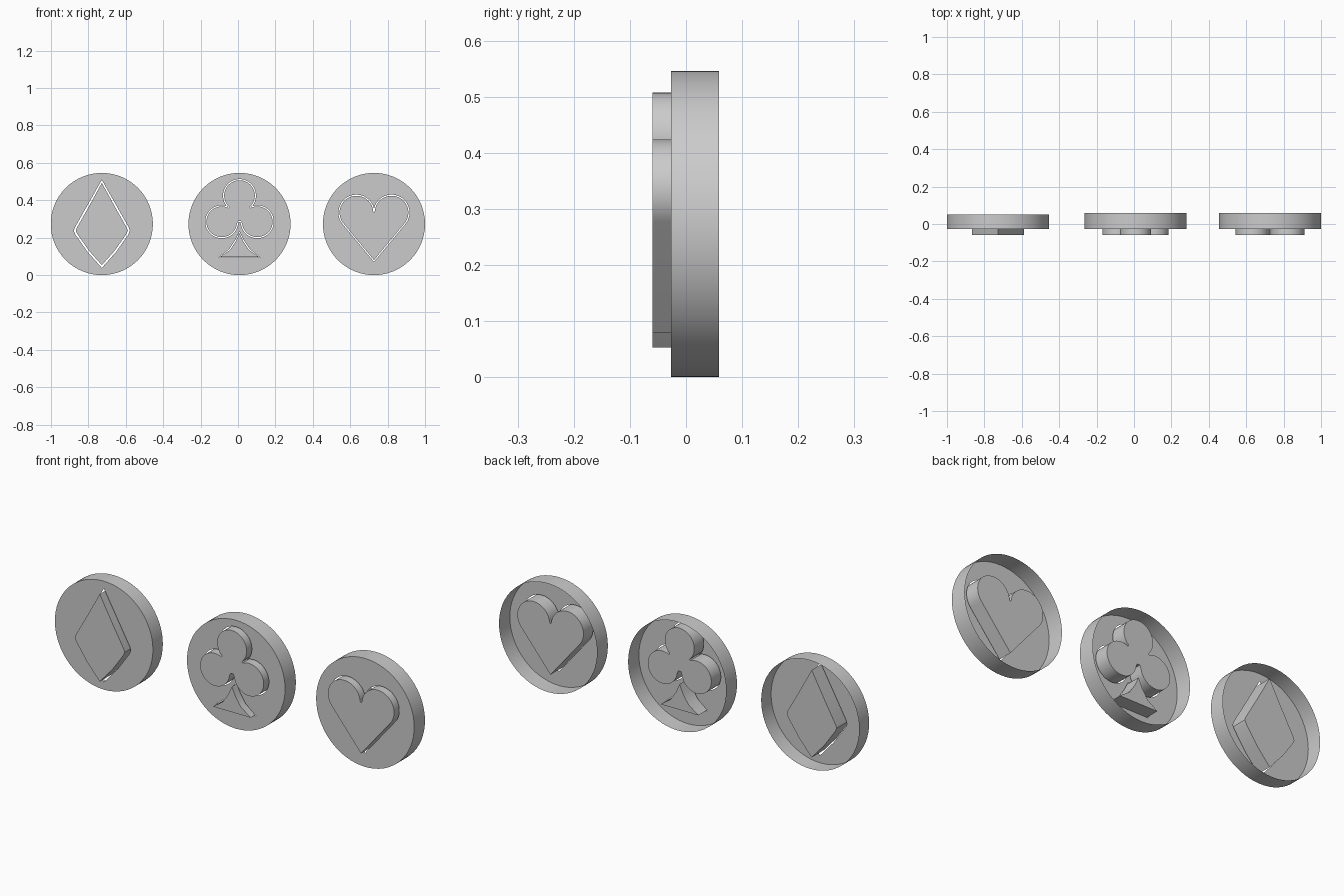
import bpy, bmesh
from math import cos, sin, radians, hypot, atan2, acos, degrees
from mathutils import Vector

cube = bpy.data.objects.get("Cube")
if cube:
    bpy.data.objects.remove(cube)

grey = bpy.data.materials.new("plain_grey")
grey.use_nodes = True
grey.diffuse_color = (0.6, 0.6, 0.6, 1)
grey.node_tree.nodes["Principled BSDF"].inputs["Base Color"].default_value = (0.6, 0.6, 0.6, 1)

RADIUS, MID_Z, PLATE_Y = 0.273, 0.273, -0.027
FRONT_Y, REAR_Y = -0.06, 0.04


def arc(cx, cz, r, start, end, steps=24):
    """Points along an arc, angles in degrees."""
    angles = [radians(start + (end - start) * i / steps) for i in range(steps + 1)]
    return [(cx + r * cos(a), cz + r * sin(a)) for a in angles]


def mirrored(right_half):
    """Close a right half, listed top to bottom, with its mirror image."""
    return right_half + [(-x, z) for x, z in reversed(right_half) if x > 0.0005]


def offset(points, d):
    """Move an outline outward by d with mitred corners."""
    pts = [Vector(p) for p in points]
    area = sum(a.x * b.y - b.x * a.y for a, b in zip(pts, pts[1:] + pts[:1]))
    sign = 1 if area > 0 else -1
    out = []
    for i, p in enumerate(pts):
        e1 = (p - pts[i - 1]).normalized()
        e2 = (pts[(i + 1) % len(pts)] - p).normalized()
        n1, n2 = Vector((e1.y, -e1.x)) * sign, Vector((e2.y, -e2.x)) * sign
        out.append(tuple(p + (n1 + n2) * d / max(1 + n1.dot(n2), 0.6)))
    return out


def loop(bm, points, y):
    verts = [bm.verts.new((x, y, z)) for x, z in points]
    edges = [bm.edges.new((a, b)) for a, b in zip(verts, verts[1:] + verts[:1])]
    return verts, edges


def bridge(bm, a, b):
    for i in range(len(a)):
        j = (i + 1) % len(a)
        bm.faces.new((a[i], a[j], b[j], b[i]))


def finish(bm, name, x):
    bmesh.ops.recalc_face_normals(bm, faces=bm.faces)
    mesh = bpy.data.meshes.new(name)
    bm.to_mesh(mesh)
    bm.free()
    mesh.materials.append(grey)
    ob = bpy.data.objects.new(name, mesh)
    ob.location.x = x
    bpy.context.collection.objects.link(ob)
    bpy.context.view_layer.objects.active = ob
    ob.select_set(True)
    bpy.ops.object.shade_smooth_by_angle(angle=radians(30))
    ob.select_set(False)


def prism(name, x, points):
    """Solid emblem passing through the front plate."""
    bm = bmesh.new()
    front, _ = loop(bm, points, FRONT_Y)
    rear, _ = loop(bm, points, REAR_Y)
    bridge(bm, front, rear)
    bm.faces.new(front)
    bm.faces.new(rear)
    finish(bm, name, x)


def cup(name, x, rear_y, holes):
    """Round plate with emblem openings and a thin rim, open at the back."""
    bm = bmesh.new()
    circle = arc(0, MID_Z, RADIUS, 0, 360, 64)[:-1]
    rim, edges = loop(bm, circle, PLATE_Y)
    for hole in holes:
        edges = edges + loop(bm, hole, PLATE_Y)[1]
    bmesh.ops.triangle_fill(bm, edges=edges, use_beauty=True, normal=(0, -1, 0))
    back, _ = loop(bm, circle, rear_y)
    bridge(bm, rim, back)
    finish(bm, name, x)


# Diamond outline
diamond = mirrored([(0, 0.493), (0.07, 0.365), (0.135, 0.25), (0.139, 0.237),
                    (0.133, 0.222), (0.07, 0.132), (0, 0.053)])

# Heart outline: round lobe, then the tangent down to the tip
hx, hz, hr, tip = 0.094, 0.334, 0.09, 0.08
reach = hypot(hx, hz - tip)
tangent = degrees(atan2(tip - hz, -hx) + acos(hr / reach))
heart = mirrored([(0, 0.335)] + arc(hx, hz, hr, 175, tangent, 32) + [(0, tip)])

# Club outline: three lobes with a slot below, and a separate foot
lobe_x, lobe_z, top_z, lobe_r = 0.095, 0.285, 0.425, 0.082
lean = degrees(atan2(top_z - lobe_z, lobe_x))
clover = mirrored(arc(0, top_z, lobe_r, 90, -lean + 8, 16)
                  + arc(lobe_x, lobe_z, lobe_r, 172 - lean, -172, 36) + [(0.008, 0.29)])
foot = mirrored([(0, 0.225), (0.02, 0.18), (0.05, 0.135), (0.105, 0.096)])

# Three tokens: name, x, rear of rim, outlines, opening clearance
tokens = [
    ("diamond", -0.728, 0.052, [diamond], 0.01),
    ("club", 0.008, 0.059, [clover, foot], 0.006),
    ("heart", 0.727, 0.059, [heart], 0.006),
]
for suit, x, rear_y, outlines, gap in tokens:
    cup(suit + "_cup", x, rear_y, [offset(o, gap) for o in outlines])
    for part, outline in zip(("emblem", "foot"), outlines):
        prism(suit + "_" + part, x, outline)
